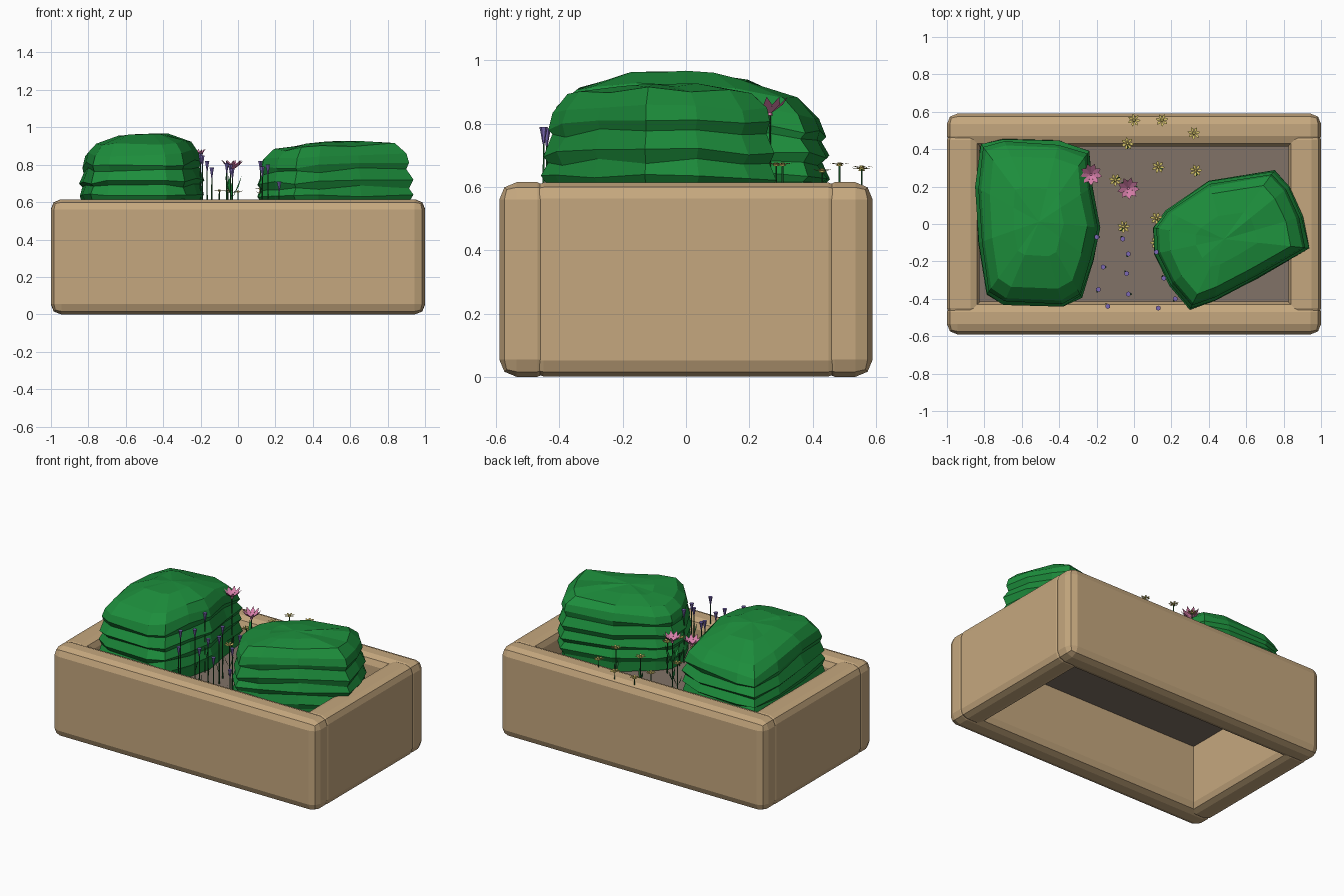
import bpy, bmesh, math, random
from mathutils import Vector, Matrix

if "Cube" in bpy.data.objects:
    bpy.data.objects.remove(bpy.data.objects["Cube"])

random.seed(4)
GROUND = 0.455


def material(name, rgb):
    m = bpy.data.materials.new(name)
    m.diffuse_color = (*rgb, 1)
    m.use_nodes = True
    m.node_tree.nodes["Principled BSDF"].inputs["Base Color"].default_value = m.diffuse_color
    return m


WOOD = material("tan wood", (0.56, 0.39, 0.21))
SOIL = material("brown soil", (0.22, 0.17, 0.135))
BUSH = material("bush green", (0.012, 0.27, 0.045))
STEM = material("stem green", (0.012, 0.11, 0.025))
PURPLE = material("purple petals", (0.2, 0.14, 0.46))
PINK = material("pink petals", (0.68, 0.21, 0.4))
YELLOW = material("yellow petals", (0.66, 0.54, 0.14))


def finish(bm, name, mats, recalc=False):
    if recalc:
        bmesh.ops.recalc_face_normals(bm, faces=bm.faces)
    me = bpy.data.meshes.new(name)
    bm.to_mesh(me)
    bm.free()
    for m in mats:
        me.materials.append(m)
    ob = bpy.data.objects.new(name, me)
    bpy.context.collection.objects.link(ob)
    return ob


def box(name, lo, hi, mat, bevel=0.0):
    bm = bmesh.new()
    lo, hi = Vector(lo), Vector(hi)
    bmesh.ops.create_cube(bm, size=1, matrix=Matrix.Translation((lo + hi) / 2) @ Matrix.Diagonal((*(hi - lo), 1)))
    if bevel:
        bmesh.ops.bevel(bm, geom=bm.edges[:], offset=bevel, segments=2, profile=0.5, affect='EDGES')
    return finish(bm, name, [mat], True)


# Planter boards, open underneath
box("front_board", (-1, -0.59, 0), (1, -0.415, 0.615), WOOD, 0.055)
box("back_board", (-1, 0.415, 0), (1, 0.59, 0.615), WOOD, 0.055)
box("left_board", (-1, -0.5, 0.001), (-0.825, 0.5, 0.614), WOOD, 0.05)
box("right_board", (0.825, -0.5, 0.001), (1, 0.5, 0.614), WOOD, 0.05)
box("soil", (-0.84, -0.43, GROUND - 0.01), (0.84, 0.43, GROUND), SOIL)


# Bushes: an irregular outline lofted through zigzag rings to a faceted dome
def bush(name, outline, top, tilt, droop):
    rings = [(0.455, 0.94), (0.52, 0.95), (0.555, 1.0), (0.61, 0.95), (0.645, 1.0), (0.70, 0.94),
             (0.735, 0.99), (0.80, 0.92), (0.835, 0.955), (0.89, 0.91), (0.945, 0.78), (0.96, 0.4)]
    c = sum((Vector(p) for p in outline), Vector((0, 0))) / len(outline)
    k = (top - 0.5) / 0.465
    bm = bmesh.new()
    loops = []
    for z, s in rings:
        loop = []
        for p in outline:
            d = (Vector(p) - c) * (s + random.uniform(-0.012, 0.012))
            rise = max(0, z - 0.6) / 0.35
            zz = 0.5 + (z - 0.5) * k + random.uniform(-0.01, 0.01)
            zz += rise * (Vector(tilt).dot(d) - droop * d.length_squared)
            loop.append(bm.verts.new((c.x + d.x, c.y + d.y, max(zz, GROUND - 0.005))))
        loops.append(loop)
    n = len(outline)
    for a, b in zip(loops, loops[1:]):
        for i in range(n):
            j = (i + 1) % n
            bm.faces.new((a[i], a[j], b[j], b[i]))
    peak = bm.verts.new((c.x, c.y, top))
    for i in range(n):
        bm.faces.new((loops[-1][i], loops[-1][(i + 1) % n], peak))
    return finish(bm, name, [BUSH], True)


bush("left_bush", [(-.82, .43), (-.7, .46), (-.4, .445), (-.24, .39), (-.22, .2), (-.18, -.02), (-.22, -.2),
                   (-.28, -.39), (-.38, -.445), (-.7, -.435), (-.79, -.38), (-.83, -.1), (-.85, .2)],
     0.965, (0.03, -0.05), 0.37)
bush("right_bush", [(.1, -.02), (.17, .07), (.4, .23), (.75, .285), (.83, .2), (.9, .04), (.94, -.13),
                    (.66, -.29), (.43, -.41), (.3, -.455), (.19, -.33), (.11, -.16)],
     0.925, (0.05, 0.0), 0.14)


# Flowers: stem plus petals or a bud
def cone(bm, x, y, z0, z1, r0, r1, sides, mat):
    m = Matrix.Translation((x, y, (z0 + z1) / 2))
    g = bmesh.ops.create_cone(bm, cap_ends=True, segments=sides, radius1=r0, radius2=r1, depth=z1 - z0, matrix=m)
    for f in {f for v in g['verts'] for f in v.link_faces}:
        f.material_index = mat


def blade(bm, base, ang, reach, rise, width, mat):
    # diamond-shaped petal or leaf, facing up
    d = Vector((math.cos(ang), math.sin(ang), 0))
    s = Vector((-d.y, d.x, 0)) * width
    up = Vector((0, 0, 1))
    b = Vector(base)
    mid = b + d * reach * 0.65 + up * rise * 0.55
    vs = [bm.verts.new(p) for p in (b, mid - s, b + d * reach + up * rise, mid + s)]
    bm.faces.new(vs).material_index = mat


def flower(name, x, y, z, petals, reach, rise, width, mat):
    bm = bmesh.new()
    cone(bm, x, y, GROUND, z, 0.004, 0.003, 5, 0)
    cone(bm, x, y, z - 0.004, z + 0.008, 0.01, 0.006, 6, 1)
    turn = random.uniform(0, 6)
    for i in range(petals):
        blade(bm, (x, y, z), turn + math.tau * i / petals, reach, rise, width, 1)
    for i in range(2):
        blade(bm, (x, y, 0.5), turn + 3 * i, 0.03, 0.08, 0.008, 0)
    finish(bm, name, [STEM, mat])


for i, (x, y, z) in enumerate([(-.23, .265, .83), (-.03, .19, .77)]):
    flower(f"pink_flower_{i + 1}", x, y, z, 9, 0.06, 0.055, 0.014, PINK)

for i, (x, y, z) in enumerate([(0, .555, .655), (.15, .555, .66), (.32, .485, .67), (-.035, .43, .65),
                               (.13, .305, .67), (.33, .285, .67), (-.1, .235, .66), (-.055, -.015, .66),
                               (.12, .03, .67), (.12, -.1, .65)]):
    flower(f"yellow_flower_{i + 1}", x, y, z, 7, 0.035, 0.006, 0.008, YELLOW)

for i, (x, y, z) in enumerate([(-.2, -.07, .86), (-.06, -.08, .81), (-.03, -.16, .78), (-.165, -.23, .82),
                               (-.04, -.265, .8), (-.19, -.35, .85), (-.03, -.375, .78), (-.14, -.44, .785),
                               (.13, -.45, .79), (.12, -.15, .82), (.16, -.29, .8), (.22, -.4, .71)]):
    bm = bmesh.new()
    cone(bm, x, y, GROUND, z - 0.04, 0.004, 0.003, 5, 0)
    cone(bm, x, y, z - 0.055, z - 0.01, 0.003, 0.011, 6, 1)
    cone(bm, x, y, z - 0.01, z, 0.011, 0.014, 6, 1)
    blade(bm, (x, y, 0.52), i * 2.1, 0.02, 0.09, 0.006, 0)
    finish(bm, f"purple_flower_{i + 1}", [STEM, PURPLE])

# Bright leaves beside the middle flower
bm = bmesh.new()
for a in (0.2, 2.4, 4.3):
    blade(bm, (-0.03, 0.19, 0.62), a, 0.05, 0.12, 0.014, 0)
finish(bm, "flower_leaves", [BUSH])
